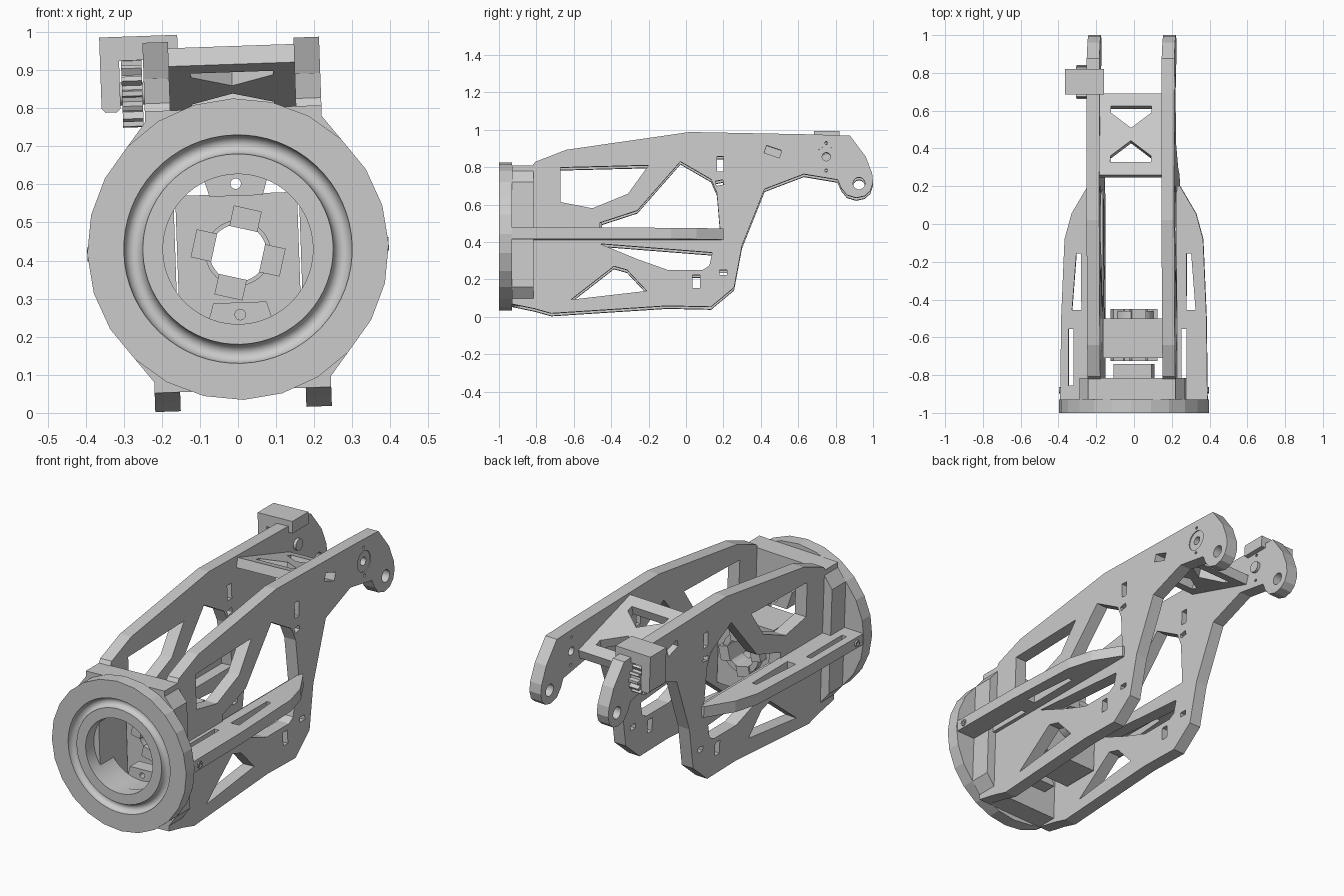
import bpy, bmesh, math
from mathutils import Matrix, Vector

if "Cube" in bpy.data.objects:
    bpy.data.objects.remove(bpy.data.objects["Cube"])

ZC = 0.43  # height of the flange axis; the whole assembly is rolled slightly about it
TILT = Matrix.Translation((0, 0, ZC)) @ Matrix.Rotation(-0.035, 4, 'Y') @ Matrix.Translation((0, 0, -ZC))
AXES = {'X': lambda u, v, w: (w, u, v), 'Y': lambda u, v, w: (u, w, v), 'Z': lambda u, v, w: (u, v, w)}


def finish(name, mesh, smooth=False):
    bm = bmesh.new()
    bm.from_mesh(mesh)
    bmesh.ops.remove_doubles(bm, verts=bm.verts, dist=1e-5)
    bmesh.ops.recalc_face_normals(bm, faces=bm.faces)
    bm.transform(TILT)
    for f in bm.faces:
        f.smooth = False
    bm.to_mesh(mesh)
    bm.free()
    ob = bpy.data.objects.new(name, mesh)
    bpy.context.collection.objects.link(ob)
    if smooth:
        bpy.ops.object.select_all(action='DESELECT')
        ob.select_set(True)
        bpy.context.view_layer.objects.active = ob
        bpy.ops.object.shade_smooth_by_angle(angle=math.radians(30))
    return ob


def prism(name, loops, axis, lo, hi, pre=None, smooth=False):
    """Extrude a filled outline (first loop) with holes (other loops) along an axis."""
    cu = bpy.data.curves.new(name, 'CURVE')
    cu.dimensions = '2D'
    cu.fill_mode = 'BOTH'
    cu.extrude = (hi - lo) / 2
    for pts in loops:
        s = cu.splines.new('POLY')
        s.points.add(len(pts) - 1)
        for p, (u, v) in zip(s.points, pts):
            p.co = (u, v, 0, 1)
        s.use_cyclic_u = True
    tmp = bpy.data.objects.new(name + "_outline", cu)
    bpy.context.collection.objects.link(tmp)
    dg = bpy.context.evaluated_depsgraph_get()
    mesh = bpy.data.meshes.new_from_object(tmp.evaluated_get(dg))
    bpy.data.objects.remove(tmp)
    mid = (lo + hi) / 2
    for v in mesh.vertices:
        v.co = AXES[axis](v.co.x, v.co.y, v.co.z + mid)
        if pre:
            v.co = pre @ v.co
    return finish(name, mesh, smooth)


def lathe(name, profile, seg=64):
    """Revolve a closed (radius, y) profile about the flange axis."""
    bm = bmesh.new()
    rings = [[bm.verts.new((r * math.cos(a), y, ZC + r * math.sin(a))) for r, y in profile]
             for a in (2 * math.pi * i / seg for i in range(seg))]
    n = len(profile)
    for i in range(seg):
        a, b = rings[i], rings[(i + 1) % seg]
        for j in range(n):
            k = (j + 1) % n
            bm.faces.new((a[j], a[k], b[k], b[j]))
    mesh = bpy.data.meshes.new(name)
    bm.to_mesh(mesh)
    bm.free()
    return finish(name, mesh, True)


def circle(u, v, r, n=32):
    return [(u + r * math.cos(2 * math.pi * i / n), v + r * math.sin(2 * math.pi * i / n)) for i in range(n)]


def rect(u, v, w, h, ang=0.0):
    c, s = math.cos(ang), math.sin(ang)
    return [(u + a * w / 2 * c - b * h / 2 * s, v + a * w / 2 * s + b * h / 2 * c)
            for a, b in ((-1, -1), (1, -1), (1, 1), (-1, 1))]


# Front flange: faceted rim and turned centre with a rounded groove
prism("flange_rim", [circle(0, ZC, 0.396, 24), circle(0, ZC, 0.30, 64)], 'Y', -1.0, -0.93)
groove = [(0.275 + 0.025 * math.cos(t), -1.0 + 0.03 * math.sin(t)) for t in (math.pi * i / 10 for i in range(11))]
lathe("flange_groove_ring", groove + [(0.197, -1.0), (0.197, -0.93), (0.30, -0.93)])

# Hub behind the flange that ties the plates together
hub = [(-0.28, -0.28), (-0.21, -0.37), (0.21, -0.37), (0.28, -0.28),
       (0.28, 0.28), (0.21, 0.37), (-0.21, 0.37), (-0.28, 0.28)]
prism("flange_hub", [[(x, ZC + z) for x, z in hub], circle(0, ZC, 0.2, 64)], 'Y', -0.93, -0.815)
for tag, s in (("upper", 1), ("lower", -1)):
    tab = [(-0.07, ZC + s * 0.14), (0.07, ZC + s * 0.14), (0.1, ZC + s * 0.24), (-0.1, ZC + s * 0.24)]
    prism(tag + "_hub_tab", [tab, circle(0, ZC + s * 0.172, 0.014, 16)], 'Y', -0.815, -0.74)

# Side plates with lightening windows, tab slots and pivot holes
outline = [(-0.93, 0.80), (-0.82, 0.80), (-0.807, 0.82), (-0.64, 0.885), (0.02, 0.98), (0.69, 0.967), (0.877, 0.96),
           (0.96, 0.85), (0.995, 0.76), (1.0, 0.71), (0.985, 0.665), (0.955, 0.638), (0.91, 0.628), (0.86, 0.643),
           (0.83, 0.68), (0.81, 0.725), (0.63, 0.755), (0.42, 0.675), (0.30, 0.375), (0.257, 0.148), (0.134, 0.045),
           (-0.1, 0.05), (-0.72, 0.01), (-0.81, 0.035), (-0.93, 0.06)]
windows = [
    [(-0.67, 0.79), (-0.2, 0.802), (-0.31, 0.65), (-0.5, 0.572), (-0.67, 0.605)],
    [(-0.03, 0.822), (0.134, 0.727), (0.165, 0.655), (0.185, 0.42), (-0.46, 0.42), (-0.46, 0.495), (-0.26, 0.56)],
    [(-0.46, 0.382), (0.14, 0.335), (0.125, 0.265), (0.09, 0.243), (-0.1, 0.243), (-0.26, 0.30)],
    [(-0.615, 0.083), (-0.385, 0.262), (-0.315, 0.242), (-0.21, 0.13)],
    rect(0.183, 0.81, 0.035, 0.08), rect(0.18, 0.708, 0.04, 0.026, 0.2),
    rect(0.055, 0.18, 0.038, 0.07), rect(0.2, 0.228, 0.04, 0.026), rect(0.465, 0.875, 0.085, 0.042, -0.32),
    circle(0.75, 0.848, 0.055), circle(0.925, 0.705, 0.032), circle(0.75, 0.922, 0.008, 10), circle(0.75, 0.774, 0.008, 10)]
for tag, lo, hi in (("left", -0.232, -0.165), ("right", 0.165, 0.232)):
    prism(tag + "_side_plate", [outline] + windows, 'X', lo, hi)
    prism(tag + "_bearing", [circle(0.75, 0.848, 0.055), circle(0.75, 0.848, 0.022)], 'X',
          lo + (0.03 if lo < 0 else 0), hi - (0 if lo < 0 else 0.03) if lo < 0 else hi - 0.005, smooth=True)

# Horizontal side fins with slots
for tag, s, slot in (("right", 1, 0.265), ("left", -1, 0.333)):
    fin = [(0.225, 0.2), (0.245, 0.2), (0.33, 0.055), (0.367, -0.08), (0.385, -0.5), (0.39, -0.93), (0.225, -0.93)]
    taper = [(0.28, -0.155), (0.304, -0.155), (0.327, -0.455), (0.278, -0.455)]
    prism(tag + "_fin", [[(s * x, y) for x, y in pts] for pts in (fin, taper, rect(slot, -0.705, 0.027, 0.3))],
          'Z', 0.403, 0.463)
    prism(tag + "_fin_screw", [circle(-0.88, ZC, 0.018, 12), circle(-0.88, ZC, 0.01, 12)], 'X',
          *((0.37, 0.396) if s > 0 else (-0.396, -0.37)))

# Sloped cross brace between the plates, cut into an X
brace = [rect(0, 0, 0.34, 0.45),
         [(-0.108, 0.155), (0.108, 0.155), (0.108, 0.12), (0, 0.035), (-0.108, 0.12)],
         [(-0.108, -0.155), (0.108, -0.155), (0.108, -0.12), (0, -0.035), (-0.108, -0.12)]]
slope = Matrix.Translation((0, 0.468, 0.873)) @ Matrix.Rotation(-0.3, 4, 'X')
prism("cross_brace", brace, 'Z', -0.025, 0.025, slope)

# Motor mount block with collar and gripping jaws
block = [(-0.16, 0.20), (0.16, 0.20), (0.16, 0.575), (-0.16, 0.575)]
prism("motor_mount", [block, circle(0, 0.42, 0.085, 40)], 'Y', -0.71, -0.5)
prism("motor_collar", [circle(0, 0.42, 0.105, 40), circle(0, 0.42, 0.075, 40)], 'Y', -0.56, -0.46, smooth=True)
for i in range(4):
    spin = Matrix.Translation((0, 0, 0.42)) @ Matrix.Rotation(i * math.pi / 2 + 0.25, 4, 'Y')
    prism("motor_jaw_%d" % (i + 1), [rect(0, 0.092, 0.075, 0.055)], 'Y', -0.725, -0.45, spin)

# Gear with its shaft and the saddle cover over the left plate
teeth = 14
gear = []
for i in range(teeth):
    for d, r in ((-0.32, 0.07), (-0.16, 0.09), (0.16, 0.09), (0.32, 0.07)):
        a = 2 * math.pi * (i + d) / teeth
        gear.append((0.752 + r * math.cos(a), 0.848 + r * math.sin(a)))
prism("drive_gear", [gear], 'X', -0.29, -0.236)
prism("gear_shaft", [circle(0.752, 0.848, 0.03)], 'X', -0.33, -0.15, smooth=True)
saddle = [(-0.345, 0.81), (-0.335, 0.80), (-0.305, 0.80), (-0.295, 0.81), (-0.295, 0.935),
          (-0.14, 0.935), (-0.14, 0.998), (-0.345, 0.998)]
prism("gear_saddle", [saddle], 'Y', 0.685, 0.82)
